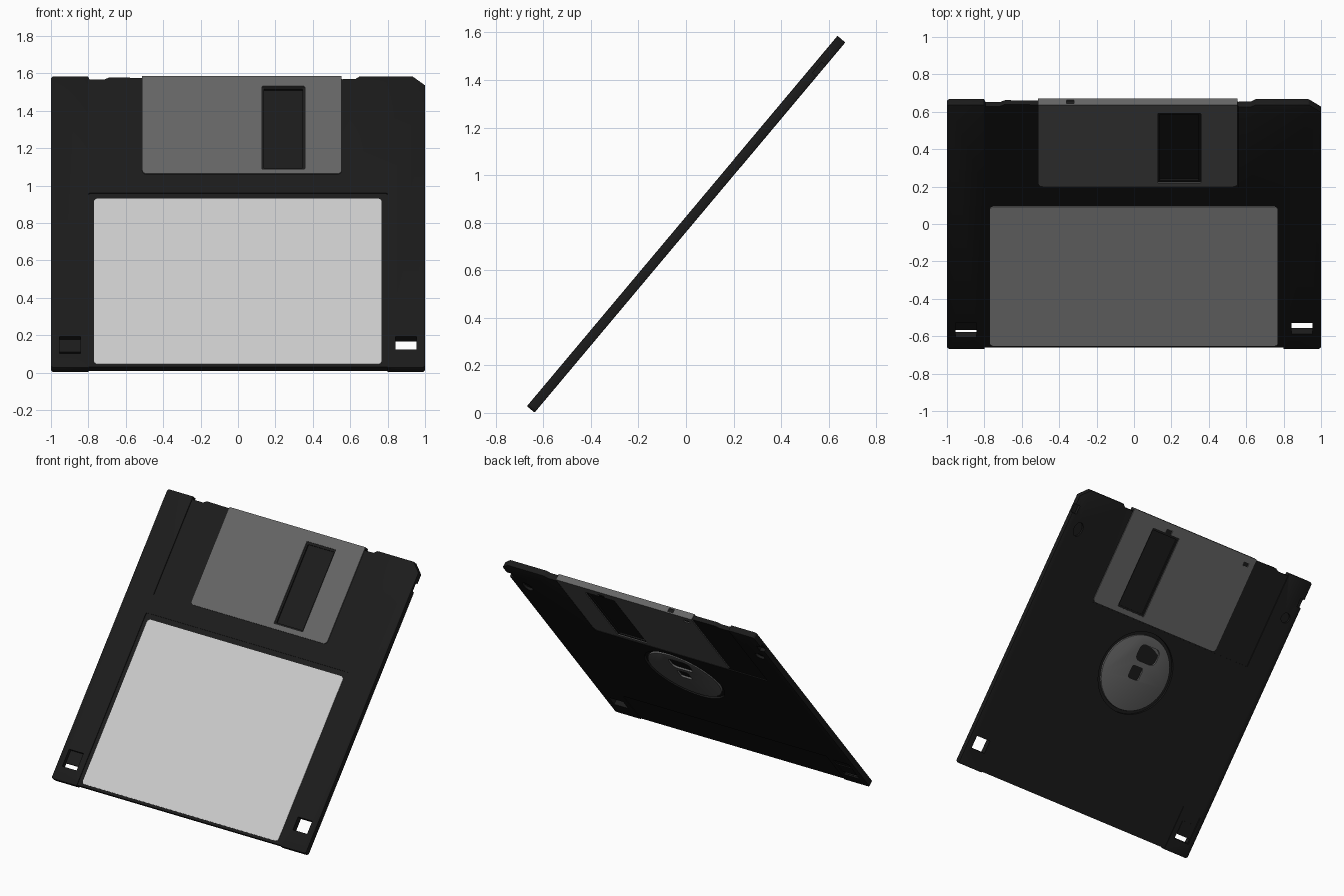
import bpy, bmesh, math
from mathutils import Matrix

if "Cube" in bpy.data.objects:
    bpy.data.objects.remove(bpy.data.objects["Cube"])

# Flat layout: x = width, y = length of the disk, z = thickness (label side up)
HL, HT, SKIN = 1.016, 0.021, 0.006
TILT = Matrix.Translation((0, 0, 0.793)) @ Matrix.Rotation(math.radians(50), 4, 'X')


def material(name, v):
    m = bpy.data.materials.new(name)
    m.diffuse_color = (v, v, v, 1)
    m.use_nodes = True
    m.node_tree.nodes["Principled BSDF"].inputs["Base Color"].default_value = m.diffuse_color
    return m


BLACK = material("black_plastic", 0.011)
METAL = material("grey_metal", 0.13)
PAPER = material("label_paper", 0.8)


def rect(x0, x1, y0, y1, r=0.0, n=5):
    """Outline of a rectangle with optional round corners."""
    if r == 0:
        return [(x0, y0), (x1, y0), (x1, y1), (x0, y1)]
    pts = []
    for i, (cx, cy) in enumerate([(x1 - r, y1 - r), (x0 + r, y1 - r),
                                  (x0 + r, y0 + r), (x1 - r, y0 + r)]):
        for k in range(n + 1):
            a = math.pi / 2 * (i + k / n)
            pts.append((cx + r * math.cos(a), cy + r * math.sin(a)))
    return pts


def circle(cx, cy, r, n=64, sy=1.0):
    return [(cx + r * math.cos(2 * math.pi * k / n),
             cy + sy * r * math.sin(2 * math.pi * k / n)) for k in range(n)]


def prism(name, pts, z0, z1, mat=None):
    bm = bmesh.new()
    face = bm.faces.new([bm.verts.new((x, y, z0)) for x, y in pts])
    ext = bmesh.ops.extrude_face_region(bm, geom=[face])
    for v in ext["geom"]:
        if isinstance(v, bmesh.types.BMVert):
            v.co.z = z1
    bmesh.ops.recalc_face_normals(bm, faces=bm.faces)
    me = bpy.data.meshes.new(name)
    bm.to_mesh(me)
    bm.free()
    ob = bpy.data.objects.new(name, me)
    bpy.context.collection.objects.link(ob)
    if mat:
        me.materials.append(mat)
    return ob


def apply(ob, mod):
    bpy.ops.object.select_all(action='DESELECT')
    bpy.context.view_layer.objects.active = ob
    ob.select_set(True)
    bpy.ops.object.modifier_apply(modifier=mod.name)


def bevel(ob, width, segments=2):
    mod = ob.modifiers.new("bevel", 'BEVEL')
    mod.width, mod.segments = width, segments
    mod.limit_method = 'ANGLE'
    apply(ob, mod)


def cut(ob, pts, z0, z1):
    cutter = prism("cutter", pts, z0, z1)
    cutter.hide_render = True
    mod = ob.modifiers.new("cut", 'BOOLEAN')
    mod.operation, mod.solver, mod.object = 'DIFFERENCE', 'EXACT', cutter
    apply(ob, mod)
    bpy.data.objects.remove(cutter)


# Shell with chamfered corner and stepped top edge
shell = prism("shell", [
    (-0.99, -HL), (0.99, -HL), (1, -HL + 0.01), (1, 0.955), (0.934, HL),
    (0.65, HL), (0.625, 0.997), (0.556, 0.997), (0.55, 1.009), (-0.51, 1.009),
    (-0.69, 1.012), (-0.715, 0.997), (-0.795, 0.997), (-0.8, HL), (-0.99, HL),
    (-1, HL - 0.01), (-1, -HL + 0.01)], -HT, HT, BLACK)
bevel(shell, 0.004)

# Recesses: shutter track and head opening on both faces
for s in (-1, 1):
    cut(shell, rect(-0.8, 0.558, 0.328, 1.1), s * (HT - SKIN), s * 0.1)
    cut(shell, rect(0.14, 0.345, 0.38, 0.93), s * 0.006, s * 0.05)
# Label recess wrapping from the front round the bottom edge to the back
cut(shell, rect(-0.8, 0.8, -1.1, 0.2, 0.01), HT - 0.005, 0.1)
cut(shell, rect(-0.8, 0.8, -1.1, -0.7, 0.01), -0.1, -HT + 0.004)
cut(shell, rect(-0.8, 0.8, -1.1, -HL + 0.006), -0.1, 0.1)
# Density hole and write-protect hole
cut(shell, rect(0.843, 0.955, -0.89, -0.80), -0.1, 0.1)
cut(shell, rect(-0.955, -0.843, -0.92, -0.80), -0.1, 0.1)
cut(shell, rect(-0.96, -0.838, -0.925, -0.73), -0.1, -0.013)
# Hub well, locating holes and side notches on the back
cut(shell, circle(0, 0, 0.288), -0.1, -0.005)
cut(shell, circle(0.9, 0.74, 0.035, 24, 1.4), -0.1, -0.004)
cut(shell, circle(-0.92, 0.73, 0.035, 24), -0.1, -0.004)
for s in (-1, 1):
    cut(shell, rect(*sorted((s * 0.965, s * 1.1)), 0.83, 0.89), -0.1, 0.002)

# Sliding write-protect tab
prism("write_protect_tab", rect(-0.956, -0.842, -0.888, -0.79), -0.018, -0.004, BLACK)

# Paper label
prism("label", rect(-0.77, 0.768, -0.992, 0.164, 0.022), HT - 0.006, HT - 0.002, PAPER)

# Folded metal shutter
x0, x1, y0, y1, r = -0.512, 0.554, 0.335, 1.017, 0.025
outline = [p for p in rect(x0, x1, y0, y1, r) if p[1] < y0 + r + 1e-4] + [(x1, y1), (x0, y1)]
shutter = prism("shutter", outline, -HT - 0.0005, HT + 0.0005, METAL)
cut(shutter, rect(-0.7, 0.7, 0.2, 1.0095), -HT + SKIN, HT - SKIN)
cut(shutter, rect(0.127, 0.357, 0.367, 0.946, 0.005, 2), -0.1, 0.1)
cut(shutter, rect(0.2, 0.25, 0.93, 0.975), -0.1, 0)
cut(shutter, rect(-0.47, -0.425, 0.945, 0.972), -0.1, 0)
cut(shutter, rect(-0.36, -0.32, 1.0, 1.1), -0.012, 0.012)

# Metal hub with spindle and drive holes
hub = prism("hub", circle(0, 0, 0.265), -HT, -0.005, METAL)
bevel(hub, 0.003)
cut(hub, rect(-0.045, 0.045, -0.045, 0.045, 0.015), -0.1, -0.008)
cut(hub, rect(-0.115, 0.05, 0.085, 0.2, 0.035), -0.1, -0.008)
prism("disk_core", circle(0, 0, 0.2), -0.009, -0.004, BLACK)

# Smooth the rounded sides, then tilt everything into place
for ob in list(bpy.context.scene.objects):
    bpy.ops.object.select_all(action='DESELECT')
    bpy.context.view_layer.objects.active = ob
    ob.select_set(True)
    bpy.ops.object.shade_smooth_by_angle(angle=math.radians(30))
    ob.matrix_world = TILT
